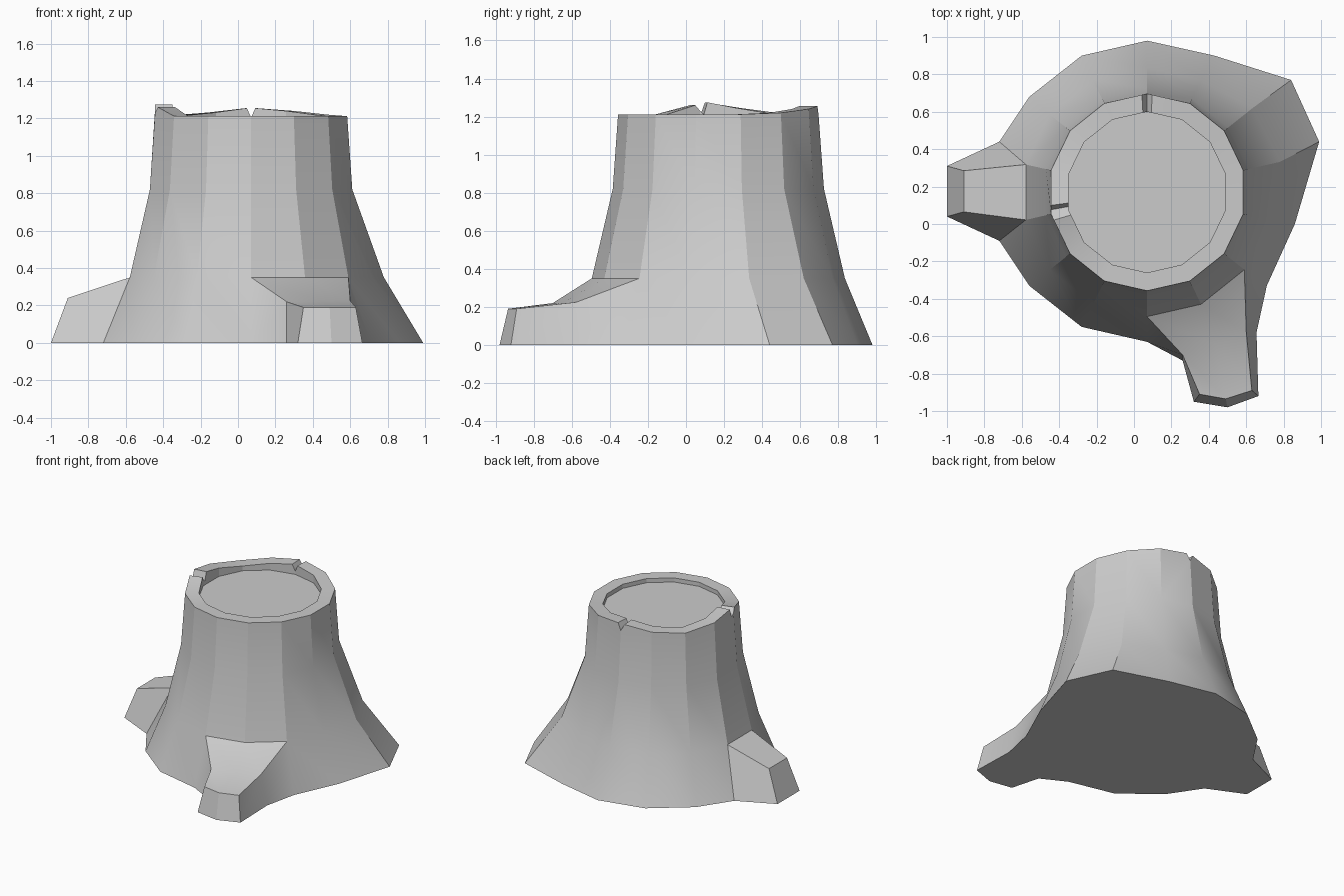
import bpy, bmesh
from math import sin, cos, pi, radians

if "Cube" in bpy.data.objects:
    bpy.data.objects.remove(bpy.data.objects["Cube"])

N, CX, CY = 14, 0.07, 0.17
bm = bmesh.new()


def spoke(k, r, z):
    # Point on a 14-sided polygon; fractional k lies along a side
    i, f = int(k), k - int(k)
    a, b = pi / 2 - 2 * pi * i / N, pi / 2 - 2 * pi * (i + 1) / N
    return (CX + r * (cos(a) * (1 - f) + cos(b) * f),
            CY + r * (sin(a) * (1 - f) + sin(b) * f), z)


def verts(points):
    return [bm.verts.new(p) for p in points]


def bridge(a, b):
    for i in range(len(a) - 1):
        bm.faces.new((a[i], a[i + 1], b[i + 1], b[i]))


# Flared trunk rings (index 6 of the ground outline is replaced by the front root)
ground_xy = [(.07, .98), (.43, .90), (.84, .77), (.99, .44), (.86, 0), (.71, -.33), None,
             (.07, -.63), (-.28, -.55), (-.56, -.33), (-.72, -.09), (-.72, .44),
             (-.56, .68), (-.28, .90)]
ground = [bm.verts.new((*p, 0)) if p else None for p in ground_xy]
low = verts(spoke(k, {2: .72, 3: .728}.get(k, .665), .35) for k in range(N))
mid = verts(spoke(k, .555, .82) for k in range(N))
for k in range(N):
    j = (k + 1) % N
    bm.faces.new((low[k], low[j], mid[j], mid[k]))
    if k not in (5, 6, 10):
        bm.faces.new((ground[k], ground[j], low[j], low[k]))

# Broken rim with two notches: position along the sides, height
rim = [(0, 1.205), (.12, 1.255), (1, 1.24), (2, 1.22)]
rim += [(k, 1.212) for k in range(3, 10)]
rim += [(9.85, 1.26), (10, 1.23), (10.1, 1.21), (10.2, 1.275), (11, 1.245),
        (12, 1.217), (13, 1.232), (13.88, 1.255)]
outer = verts(spoke(t, .527, z) for t, z in rim)
inner = verts(spoke(t, .43, z) for t, z in rim)
disc = verts(spoke(k, .43, 1.18) for k in range(N))
bridge(outer + outer[:1], inner + inner[:1])
for k in range(N):
    j = (k + 1) % N
    ids = [i for i, (t, z) in enumerate(rim) if k <= t <= k + 1]
    if j == 0:
        ids.append(0)
    for base, top in ((mid, outer), (disc, inner)):
        bm.faces.new([base[k]] + [top[i] for i in ids] + [base[j]])
bm.faces.new(disc)

# Left root
lt = verts([(-.91, .065, .24), (-.91, .285, .24)])
lb = verts([(-1, .04, 0), (-1, .31, 0)])
bridge([ground[10], lb[0], lb[1], ground[11]], [low[10], lt[0], lt[1], low[11]])
bm.faces.new((low[10], lt[0], lt[1], low[11]))

# Front root
f_mid = verts([(.26, -.70, .22), (.44, -.645, .222), (.60, -.575, .225)])
f_end = verts([(.35, -.91, .19), (.49, -.935, .19), (.63, -.89, .19)])
f_bot = verts([(.26, -.73, 0), (.32, -.95, 0), (.50, -.98, 0), (.665, -.92, 0), (.655, -.58, 0)])
bridge([low[7], low[6], low[5]], f_mid)
bridge(f_mid, f_end)
bridge([ground[7]] + f_bot + [ground[5]],
       [low[7], f_mid[0]] + f_end + [f_mid[2], low[5]])

# Underside
bm.faces.new(ground[7:11] + lb + ground[11:] + ground[:6] + f_bot[::-1])

bmesh.ops.recalc_face_normals(bm, faces=bm.faces)
mesh = bpy.data.meshes.new("tree_stump")
bm.to_mesh(mesh)
bm.free()
stump = bpy.data.objects.new("tree_stump", mesh)
bpy.context.collection.objects.link(stump)
bpy.context.view_layer.objects.active = stump
stump.select_set(True)
bpy.ops.object.shade_smooth_by_angle(angle=radians(25))
